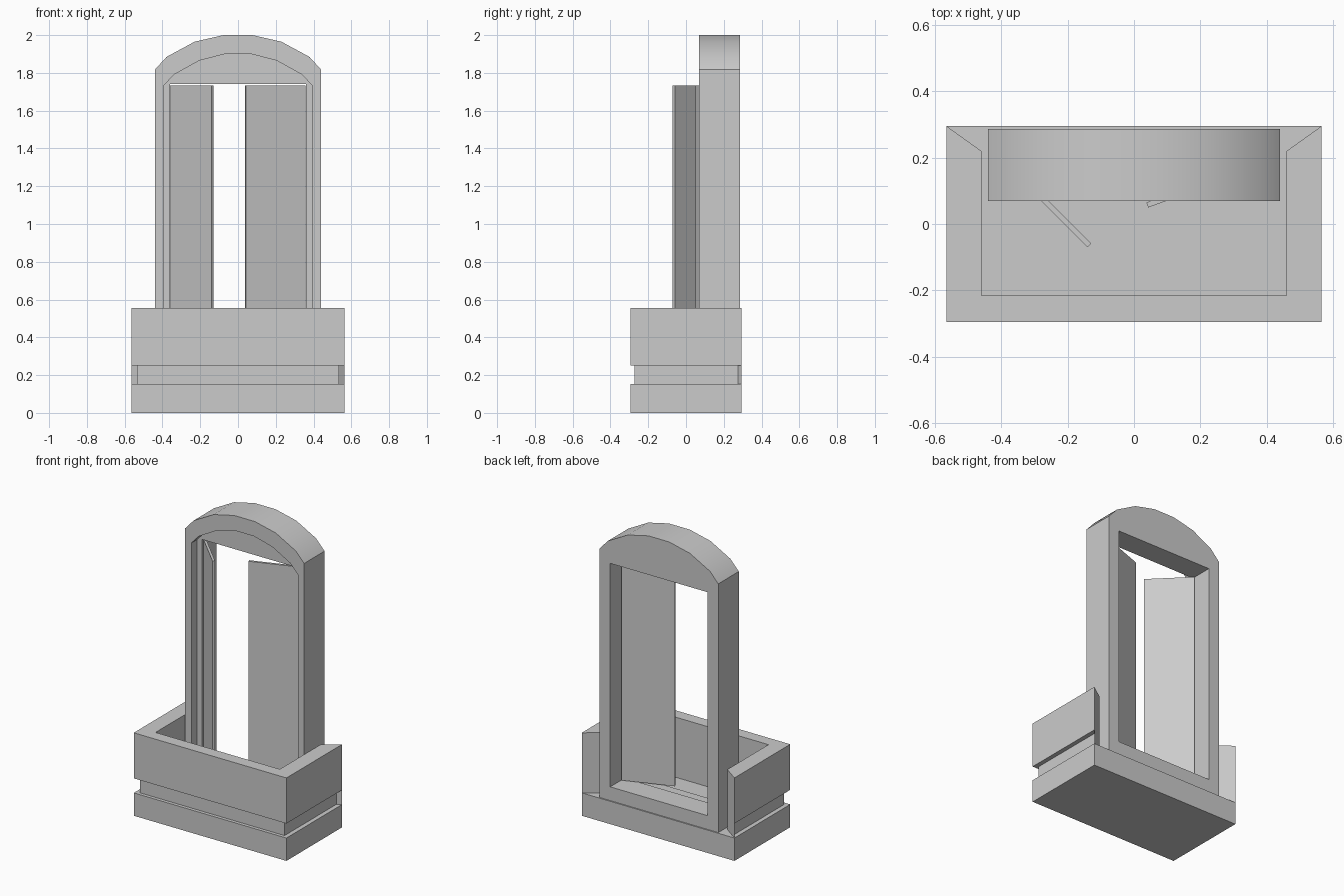
import bpy, bmesh
from math import radians, cos, sin

if "Cube" in bpy.data.objects:
    bpy.data.objects.remove(bpy.data.objects["Cube"])


def finish(name, bm, recalc=True):
    if recalc:
        bmesh.ops.recalc_face_normals(bm, faces=bm.faces)
    mesh = bpy.data.meshes.new(name)
    bm.to_mesh(mesh)
    bm.free()
    ob = bpy.data.objects.new(name, mesh)
    bpy.context.collection.objects.link(ob)
    return ob


def loft(bm, loops, closed):
    """Skin a row of closed loops; closed joins the last loop to the first."""
    rows = [[bm.verts.new(p) for p in loop] for loop in loops]
    n = len(rows[0])
    for i in range(len(rows) if closed else len(rows) - 1):
        a, b = rows[i], rows[(i + 1) % len(rows)]
        for j in range(n):
            k = (j + 1) % n
            bm.faces.new((a[j], a[k], b[k], b[j]))
    return rows


def box(name, x0, x1, y0, y1, z0, z1):
    bm = bmesh.new()
    rows = loft(bm, [[(x0, y0, z), (x1, y0, z), (x1, y1, z), (x0, y1, z)]
                     for z in (z0, z1)], False)
    for r in rows:
        bm.faces.new(r)
    return finish(name, bm)


# Floor slab
box("floor_slab", -0.565, 0.565, -0.295, 0.295, 0, 0.153)

# Parapet: grooved section swept round three sides, mitred at the back ends
section = [(0, 0.153), (0.72, 0.153), (0.72, 0.25), (1, 0.25), (1, 0.555), (0, 0.555)]
corners = [((-0.46, 0.22), (-0.565, 0.295)), ((-0.46, -0.215), (-0.565, -0.295)),
           ((0.46, -0.215), (0.565, -0.295)), ((0.46, 0.22), (0.565, 0.295))]
bm = bmesh.new()
rows = loft(bm, [[(a[0] + (b[0] - a[0]) * t, a[1] + (b[1] - a[1]) * t, z)
                  for t, z in section] for a, b in corners], False)
for r, (inner, outer) in ((rows[0], corners[0]), (rows[-1], corners[-1])):
    bm.faces.new(r)
    # End plate also covers the groove
    low = bm.verts.new((outer[0], outer[1], 0.153))
    bm.faces.new((r[1], low, r[3], r[2]))
finish("parapet", bm)


# Arched door frame: loops run round the section from back, over the front, to the opening
def arch(half, base):
    right = base + half
    return right + [(-x, z) for x, z in reversed(right)]


outer = arch([(0.44, 1.817), (0.378, 1.885), (0.23, 1.965), (0.077, 2.0)], [(0.44, 0.153)])
inner = arch([(0.395, 1.73), (0.34, 1.79), (0.205, 1.865), (0.069, 1.9)], [(0.395, 0.24)])
opening = arch([(0.36, 1.74), (0.31, 1.74), (0.19, 1.74), (0.065, 1.74)], [(0.36, 0.245)])
BACK, FRONT, RECESS = 0.287, 0.07, 0.133
bm = bmesh.new()
loft(bm, [[(x, y, z) for x, z in prof] for prof, y in
          ((outer, BACK), (outer, FRONT), (inner, FRONT), (inner, RECESS),
           (opening, RECESS), (opening, BACK))], True)
frame = finish("arched_frame", bm)
bpy.context.view_layer.objects.active = frame
frame.select_set(True)
bpy.ops.object.shade_smooth_by_angle(angle=radians(30))


# Two open door leaves hinged on the jambs
def leaf(name, side, hinge, length, angle):
    ends = sorted((0, -side * length))
    ob = box(name, ends[0], ends[1], -0.008, 0.008, 0.25, 1.733)
    ob.location = (hinge[0], hinge[1], 0)
    ob.rotation_euler.z = side * radians(angle)


leaf("left_door", -1, (-0.355, 0.156), 0.312, 45)
leaf("right_door", 1, (0.355, 0.172), 0.335, 20)
